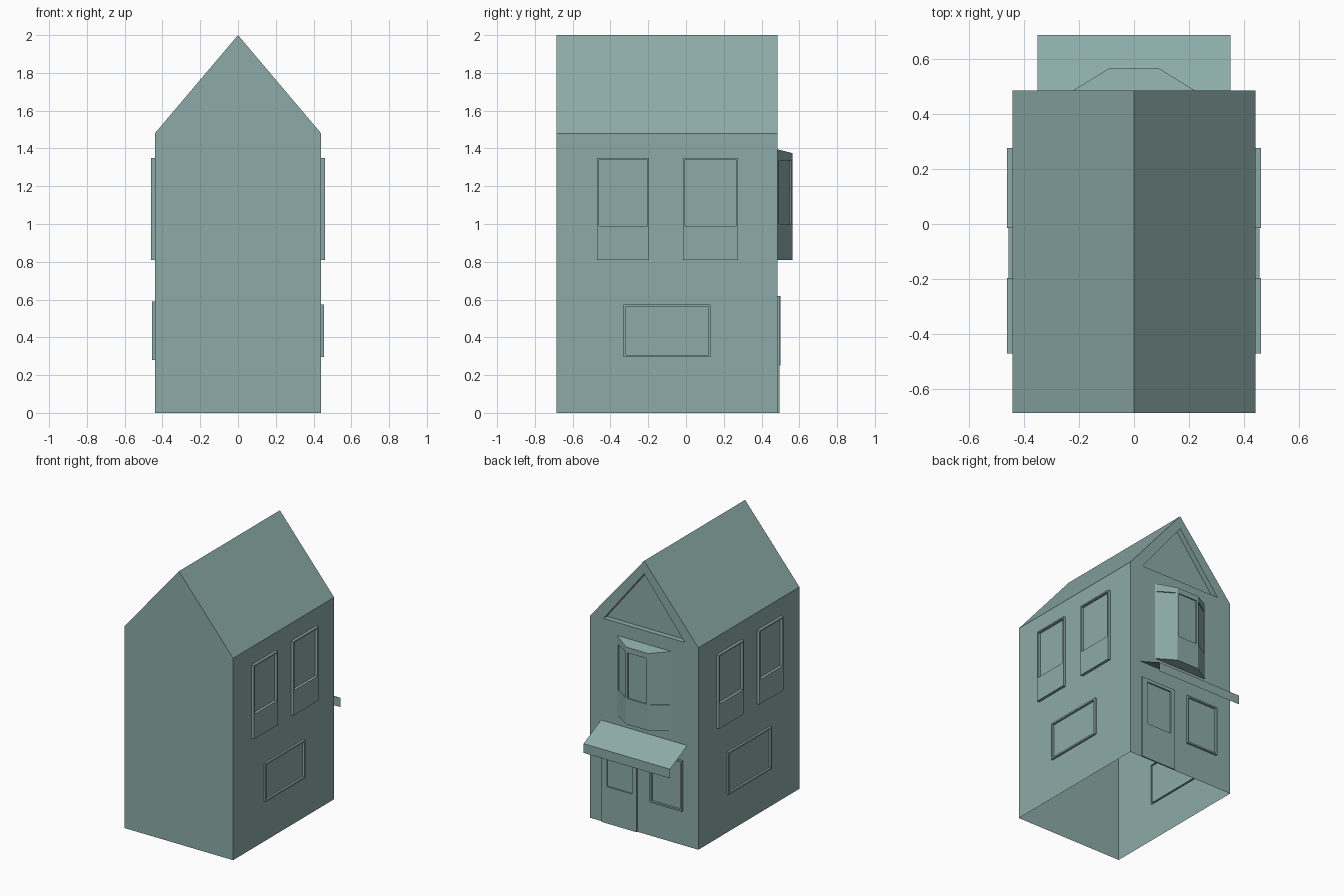
import bpy
from mathutils import Vector

if "Cube" in bpy.data.objects:
    bpy.data.objects.remove(bpy.data.objects["Cube"])

Z = Vector((0, 0, 1))
HW, Y0, Y1, EAVE, RIDGE = 0.44, -0.685, 0.485, 1.48, 2.0

# Grey-green paint for the whole house
paint = bpy.data.materials.new("grey_green")
paint.diffuse_color = (0.265, 0.41, 0.393, 1)
paint.use_nodes = True
paint.node_tree.nodes["Principled BSDF"].inputs["Base Color"].default_value = paint.diffuse_color


def make(name, polys):
    verts, index, faces = [], {}, []
    for poly in polys:
        face = []
        for p in poly:
            key = tuple(round(c, 5) for c in p)
            if key not in index:
                index[key] = len(verts)
                verts.append(key)
            face.append(index[key])
        faces.append(face)
    me = bpy.data.meshes.new(name)
    me.from_pydata(verts, [], faces)
    me.update()
    me.materials.append(paint)
    ob = bpy.data.objects.new(name, me)
    bpy.context.collection.objects.link(ob)
    return ob


def panel(origin, normal, u_range, v_range, rects):
    """Wall surface where each rect (u0, u1, v0, v1, depth) is raised or sunk; later rects win."""
    o, n = Vector(origin), Vector(normal).normalized()
    udir = Z.cross(n)
    us = sorted(set(u_range) | {r[k] for r in rects for k in (0, 1)})
    vs = sorted(set(v_range) | {r[k] for r in rects for k in (2, 3)})

    def P(u, v, d):
        return o + udir * u + Z * v + n * d

    def depth(i, j):
        if not (0 <= i < len(us) - 1 and 0 <= j < len(vs) - 1):
            return 0
        u, v, d = (us[i] + us[i + 1]) / 2, (vs[j] + vs[j + 1]) / 2, 0
        for r in rects:
            if r[0] < u < r[1] and r[2] < v < r[3]:
                d = r[4]
        return d

    out = []
    for i in range(len(us)):
        for j in range(len(vs)):
            d = depth(i, j)
            if i < len(us) - 1 and j < len(vs) - 1:
                a, b, c, e = us[i], us[i + 1], vs[j], vs[j + 1]
                out.append([P(a, c, d), P(b, c, d), P(b, e, d), P(a, e, d)])
            if j < len(vs) - 1:
                dl = depth(i - 1, j)
                if dl != d:
                    u, a, b = us[i], vs[j], vs[j + 1]
                    out.append([P(u, a, dl), P(u, a, d), P(u, b, d), P(u, b, dl)])
            if i < len(us) - 1:
                dl = depth(i, j - 1)
                if dl != d:
                    v, a, b = vs[j], us[i], us[i + 1]
                    out.append([P(a, v, dl), P(b, v, dl), P(b, v, d), P(a, v, d)])
    return out


def window(u0, u1, v0, v1, d, f=0.012):
    """Raised frame with the glass sunk back to the wall."""
    return [(u0, u1, v0, v1, d), (u0 + f, u1 - f, v0 + f, v1 - f, 0)]


# Side walls with two sash windows above and one wide window below
for name, s, low in (("right_wall", 1, window(-0.33, 0.13, 0.295, 0.575, 0.015)),
                     ("left_wall", -1, window(-0.155, 0.345, 0.28, 0.59, 0.015))):
    rects = list(low)
    for a, b in ((-0.47, -0.195), (-0.015, 0.275)):
        a, b = sorted((a * s, b * s))
        rects += [(a, b, 0.81, 1.35, 0.02), (a + 0.01, b - 0.01, 0.99, 1.34, 0)]
    make(name, panel((s * HW, 0, 0), (s, 0, 0), sorted((Y0 * s, Y1 * s)), (0, EAVE), rects))

# Door wall with door and shop window
door = [(-0.34, -0.055, 0, 0.62, 0.01), (-0.295, -0.09, 0.27, 0.595, 0)]
make("door_wall", panel((0, Y1, 0), (0, 1, 0), (-HW, HW), (0, EAVE),
                        door + window(0.055, 0.315, 0.25, 0.62, 0.015)))

# Gable above the door wall with a sunken triangle
outer = [Vector(p) for p in ((HW, Y1, EAVE), (-HW, Y1, EAVE), (0, Y1, RIDGE))]
inner = [Vector(p) for p in ((0.33, Y1, 1.49), (-0.33, Y1, 1.49), (0, Y1, 1.905))]
sunk = [p - Vector((0, 0.04, 0)) for p in inner]
gable = [sunk]
for i in range(3):
    k = (i + 1) % 3
    gable += [[outer[i], outer[k], inner[k], inner[i]], [inner[i], inner[k], sunk[k], sunk[i]]]
make("gable", gable)

# Plain wall and roof (the house is open underneath)
make("plain_wall", [[(-HW, Y0, 0), (HW, Y0, 0), (HW, Y0, EAVE), (0, Y0, RIDGE), (-HW, Y0, EAVE)]])
make("roof", [[(HW, Y0, EAVE), (HW, Y1, EAVE), (0, Y1, RIDGE), (0, Y0, RIDGE)],
              [(-HW, Y1, EAVE), (-HW, Y0, EAVE), (0, Y0, RIDGE), (0, Y1, RIDGE)]])

# Bay window: three panels, sloping top and flat underside
plan = [Vector(p) for p in ((0.22, Y1, 0), (0.09, 0.565, 0), (-0.09, 0.565, 0), (-0.22, Y1, 0))]
BOT, TOP, BACK = 0.81, 1.375, Vector((0, 0, 1.395))
bay = []
for a, b in zip(plan, plan[1:]):
    w = (b - a).length
    bay += panel(a, (b - a).cross(Z), (0, w), (BOT, TOP), [(0.013, w - 0.013, 1.0, 1.335, -0.008)])
t = [p + Z * TOP for p in plan]
bay += [[plan[0] + BACK, t[1], t[2], plan[3] + BACK][::-1],
        [t[0], t[1], plan[0] + BACK], [t[2], t[3], plan[3] + BACK],
        [p + Z * BOT for p in plan]]
make("bay_window", bay)

# Canopy: thin sloping sheet with a front lip
path = [(Y1, 0.74), (0.685, 0.643), (0.685, 0.575)]
make("canopy", [[(0.35, *p), (-0.35, *p), (-0.35, *q), (0.35, *q)] for p, q in zip(path, path[1:])])
